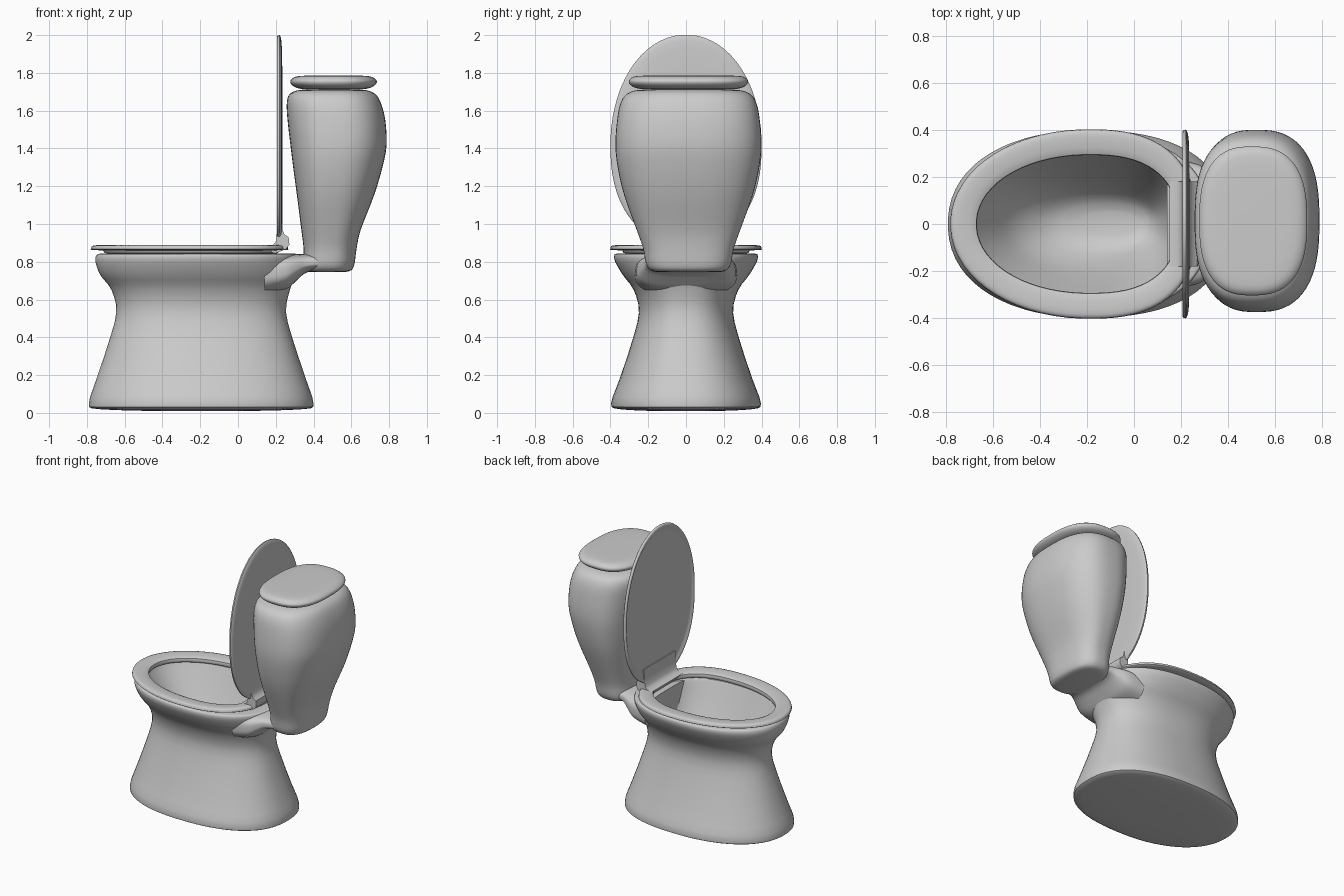
import bpy, bmesh, math
from mathutils import Matrix

SEG = 64


def egg(x0, x1, w, xc, nl, nr, y0=0.0):
    """Egg-shaped outline: widest at xc, separate roundness left and right."""
    pts = []
    for i in range(SEG):
        t = 2 * math.pi * (i + 0.5) / SEG
        c, s = math.cos(t), math.sin(t)
        n, a = (nr, x1 - xc) if c > 0 else (nl, xc - x0)
        pts.append((xc + math.copysign(abs(c) ** (2 / n), c) * a,
                    y0 + math.copysign(abs(s) ** (2 / n), s) * w))
    return pts


def smooth_rows(rows, steps, closed):
    """Catmull-Rom interpolation of profile rows."""
    n, out = len(rows), []
    for i in range(n if closed else n - 1):
        g = lambda k: rows[k % n] if closed else rows[max(0, min(n - 1, k))]
        p = [g(i + k) for k in (-1, 0, 1, 2)]
        for j in range(steps):
            t = j / steps
            out.append([0.5 * (2 * b + (c - a) * t + (2 * a - 5 * b + 4 * c - d) * t * t
                               + (3 * b - a - 3 * c + d) * t ** 3)
                        for a, b, c, d in zip(*p)])
    return out if closed else out + [list(rows[-1])]


def loft(name, rows, nl=2.2, nr=2.2, y0=0.0, closed=False, steps=3, matrix=None, angle=45):
    """Rows are (z, x0, x1, half width, x of the widest point)."""
    bm = bmesh.new()
    rings = []
    for z, x0, x1, w, xc in smooth_rows(rows, steps, closed):
        rings.append([bm.verts.new((x, y, z)) for x, y in egg(x0, x1, w, xc, nl, nr, y0)])
    pairs = list(zip(rings, rings[1:])) + ([(rings[-1], rings[0])] if closed else [])
    for a, b in pairs:
        for i in range(SEG):
            j = (i + 1) % SEG
            bm.faces.new((a[i], a[j], b[j], b[i]))
    if not closed:
        bm.faces.new(rings[0][::-1])
        bm.faces.new(rings[-1])
    if matrix:
        bm.transform(matrix)
    return finish(name, bm, angle)


def finish(name, bm, angle):
    bmesh.ops.recalc_face_normals(bm, faces=bm.faces)
    me = bpy.data.meshes.new(name)
    bm.to_mesh(me)
    bm.free()
    ob = bpy.data.objects.new(name, me)
    bpy.context.collection.objects.link(ob)
    bpy.ops.object.select_all(action='DESELECT')
    ob.select_set(True)
    bpy.context.view_layer.objects.active = ob
    bpy.ops.object.shade_smooth_by_angle(angle=math.radians(angle))
    return ob


# pedestal, rim and hollow basin in one skin
C = -0.19
loft("bowl", [
    (0.01, -0.45, 0.06, 0.17, C), (0.02, -0.74, 0.35, 0.355, C),
    (0.05, -0.79, 0.40, 0.397, C), (0.18, -0.75, 0.36, 0.352, C),
    (0.36, -0.69, 0.30, 0.292, C), (0.53, -0.645, 0.255, 0.25, C),
    (0.65, -0.67, 0.275, 0.277, C), (0.73, -0.73, 0.305, 0.335, C),
    (0.80, -0.755, 0.32, 0.375, C), (0.835, -0.75, 0.32, 0.38, C),
    (0.843, -0.73, 0.30, 0.365, C), (0.843, -0.69, 0.21, 0.31, C),
    (0.82, -0.675, 0.19, 0.295, C), (0.70, -0.60, 0.17, 0.245, C),
    (0.56, -0.50, 0.13, 0.18, C), (0.46, -0.36, 0.08, 0.11, -0.13),
    (0.43, -0.22, 0.02, 0.05, -0.1)], 2.2, 2.4)

# upright frame: local -x becomes world z, local z becomes world x
UP = Matrix.Rotation(math.pi / 2, 4, 'Y')

# neck joining bowl to cistern
loft("neck", [
    (0.14, -0.84, -0.62, 0.27, -0.73), (0.25, -0.84, -0.65, 0.26, -0.745),
    (0.31, -0.84, -0.70, 0.235, -0.77), (0.37, -0.84, -0.745, 0.21, -0.79),
    (0.50, -0.84, -0.755, 0.20, -0.80)], 3.5, 2.6, matrix=UP)

# seat ring, blended between the hole outline and the outer outline
outer, inner = (-0.778, 0.265, 0.40), (-0.67, 0.185, 0.295)
seat_rows = []
for z, f in [(0.862, 0.97), (0.872, 1.0), (0.884, 0.95), (0.888, 0.7), (0.885, 0.3),
             (0.876, 0.0), (0.85, 0.0), (0.846, 0.1), (0.846, 0.35), (0.86, 0.42)]:
    seat_rows.append((z, *[a + (b - a) * f for a, b in zip(inner, outer)], C))
loft("seat", seat_rows, 2.05, 2.5, closed=True, steps=2)

# raised lid with a shallow recess on its front face
loft("lid", [
    (0.012, -0.70, 0.25, 0.345, C), (0.010, -0.735, 0.29, 0.37, C),
    (0.001, -0.755, 0.315, 0.385, C), (0.002, -0.770, 0.328, 0.396, C),
    (0.010, -0.775, 0.33, 0.40, C), (0.020, -0.770, 0.325, 0.395, C),
    (0.028, -0.70, 0.29, 0.35, C), (0.030, -0.50, 0.15, 0.2, C)],
    2.05, 2.3, steps=2, matrix=Matrix.Translation((0.205, 0, 1.225)) @ UP)

# curved hinge web between seat and lid
profile = [(0.15, 0.882), (0.185, 0.888), (0.203, 0.91), (0.207, 0.98), (0.21, 1.03),
           (0.232, 1.03), (0.236, 0.97), (0.246, 0.945), (0.268, 0.93), (0.272, 0.89),
           (0.255, 0.868), (0.20, 0.845), (0.17, 0.85)]
bm = bmesh.new()
face = bm.faces.new([bm.verts.new((x, -0.18, z)) for x, z in profile])
new = bmesh.ops.extrude_face_region(bm, geom=[face])["geom"]
bmesh.ops.translate(bm, verts=[v for v in new if isinstance(v, bmesh.types.BMVert)], vec=(0, 0.36, 0))
finish("hinge", bm, 50)

# cistern
T = 0.5
loft("cistern", [
    (0.745, 0.38, 0.56, 0.16, 0.47), (0.755, 0.35, 0.60, 0.20, 0.48),
    (0.79, 0.345, 0.617, 0.225, 0.48), (0.87, 0.347, 0.628, 0.24, 0.49),
    (0.97, 0.335, 0.65, 0.275, T), (1.15, 0.312, 0.72, 0.34, T),
    (1.30, 0.292, 0.765, 0.375, 0.51), (1.42, 0.277, 0.787, 0.387, 0.52),
    (1.55, 0.262, 0.78, 0.378, 0.52), (1.64, 0.258, 0.757, 0.36, 0.51),
    (1.69, 0.275, 0.725, 0.325, T), (1.71, 0.33, 0.67, 0.26, T),
    (1.712, 0.40, 0.60, 0.15, T)], 2.7, 2.6, y0=0.013)

# cistern cover
loft("cistern_cover", [
    (1.712, 0.40, 0.60, 0.18, T), (1.716, 0.33, 0.68, 0.26, T),
    (1.73, 0.292, 0.718, 0.30, T), (1.75, 0.277, 0.735, 0.316, T),
    (1.768, 0.285, 0.727, 0.309, T), (1.783, 0.32, 0.69, 0.275, T),
    (1.786, 0.42, 0.60, 0.16, T)], 2.6, 2.6, y0=0.013)
